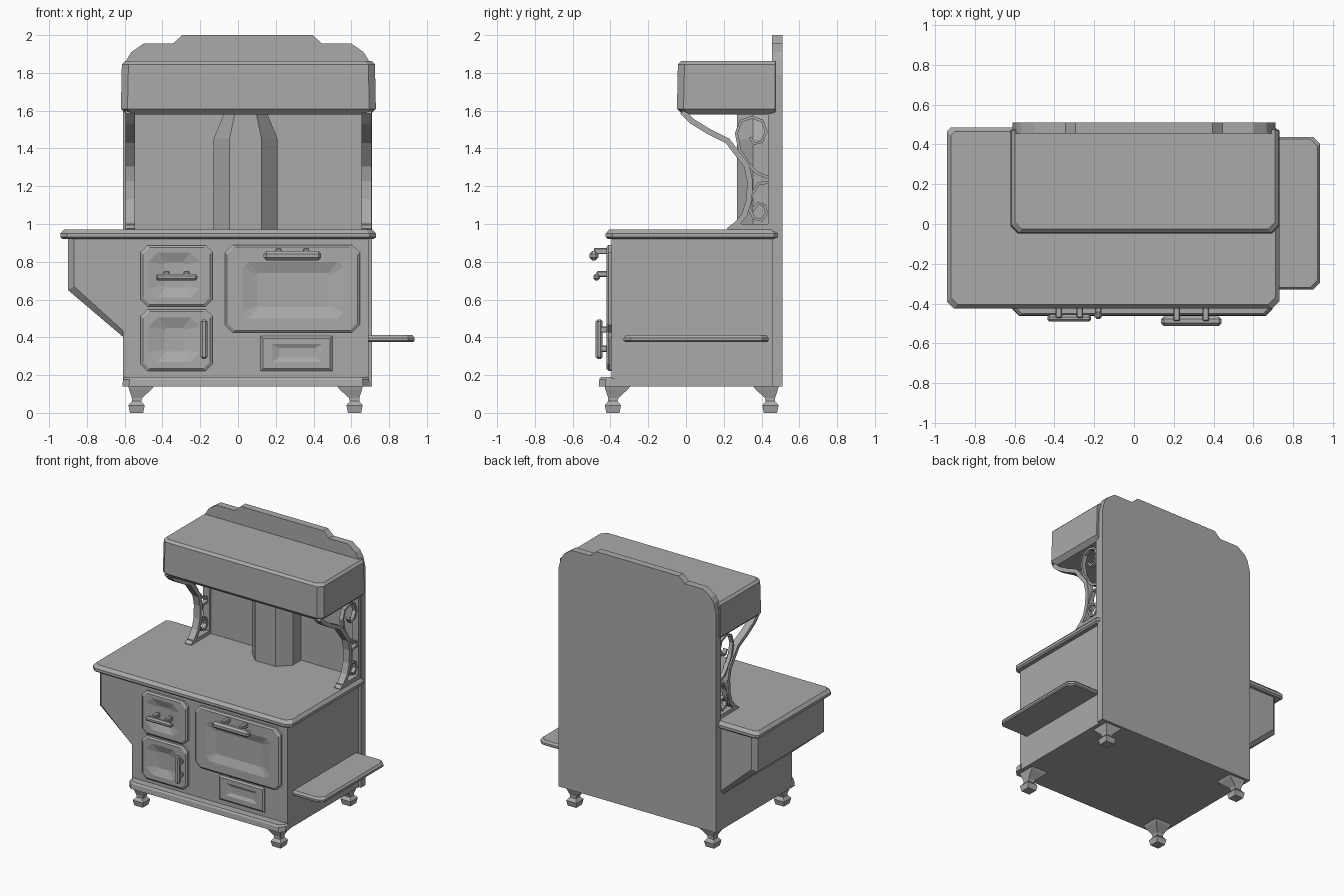
import bpy, bmesh
from mathutils import Vector

cube = bpy.data.objects.get("Cube")
if cube:
    bpy.data.objects.remove(cube, do_unlink=True)

GREY = (0.4, 0.4, 0.4, 1)
iron = bpy.data.materials.new("grey_iron")
iron.use_nodes = True
iron.diffuse_color = GREY
iron.node_tree.nodes["Principled BSDF"].inputs["Base Color"].default_value = GREY


def finish(name, bm, bevel=0):
    bmesh.ops.remove_doubles(bm, verts=bm.verts, dist=0.0001)
    bmesh.ops.recalc_face_normals(bm, faces=bm.faces)
    mesh = bpy.data.meshes.new(name)
    bm.to_mesh(mesh)
    bm.free()
    mesh.materials.append(iron)
    ob = bpy.data.objects.new(name, mesh)
    bpy.context.collection.objects.link(ob)
    if bevel:
        mod = ob.modifiers.new("Bevel", "BEVEL")
        mod.width, mod.segments = bevel, 1
    return ob


def loft(name, rings, bevel=0):
    """Skin rings of points into one closed solid."""
    bm = bmesh.new()
    loops = [[bm.verts.new(p) for p in ring] for ring in rings]
    n = len(loops[0])
    for a, b in zip(loops, loops[1:]):
        for i in range(n):
            j = (i + 1) % n
            bm.faces.new((a[i], a[j], b[j], b[i]))
    bm.faces.new(loops[0])
    bm.faces.new(loops[-1])
    return finish(name, bm, bevel)


def box(name, x0, x1, y0, y1, z0, z1, bevel=0):
    ring = [(x0, y0), (x1, y0), (x1, y1), (x0, y1)]
    return loft(name, [[(x, y, z) for x, y in ring] for z in (z0, z1)], bevel)


def octagon(u0, u1, v0, v1, c, d=None):
    """Rectangle with corners cut by c at the v0 side and d at the v1 side."""
    d = c if d is None else d
    return [(u0 + c, v0), (u1 - c, v0), (u1, v0 + c), (u1, v1 - d),
            (u1 - d, v1), (u0 + d, v1), (u0, v1 - d), (u0, v0 + c)]


def slab(name, x0, x1, y0, y1, c, d, steps, back=1):
    """Horizontal slab; steps are (height, inset) pairs."""
    rings = []
    for z, i in steps:
        outline = octagon(x0 + i, x1 - i, y0 + i, y1 - i * back, c, d)
        rings.append([(x, y, z) for x, y in outline])
    return loft(name, rings)


def door(name, outer, cut, panel, panel_cut, dx, dz, front, sink):
    """Plate on the front wall with a rim and a sunken panel."""
    x0, x1, z0, z1 = outer
    a, b, e, f = panel
    rim = 0.012
    steps = [(octagon(*outer, cut), -0.38), (octagon(*outer, cut), front + 0.01),
             (octagon(x0 + rim, x1 - rim, z0 + rim, z1 - rim, cut), front),
             (octagon(*panel, panel_cut), front),
             (octagon(a + dx, b - dx, e + dz, f - dz, 0.01), front + sink)]
    return loft(name, [[(x, y, z) for x, z in ring] for ring, y in steps])


def ribbon(name, path, width, x0, x1):
    """Flat strip following a (y, z) path, extruded from x0 to x1."""
    pts = [Vector(p) for p in path]
    rings = []
    for i, p in enumerate(pts):
        t = (pts[min(i + 1, len(pts) - 1)] - pts[max(i - 1, 0)]).normalized()
        n = Vector((-t.y, t.x)) * width / 2
        l, r = p + n, p - n
        rings.append([(x0, *l), (x1, *l), (x1, *r), (x0, *r)])
    return loft(name, rings)


# Body, back wall, skirt
box("body", -0.61, 0.69, -0.394, 0.46, 0.14, 0.93)
half = [(0.66, 0.14), (0.66, 1.79), (0.64, 1.87), (0.615, 1.91), (0.55, 1.955),
        (0.395, 1.955), (0.345, 2.0)]
MID = 0.05
profile = [(MID + x, z) for x, z in half] + [(MID - x, z) for x, z in reversed(half)]
loft("back_wall", [[(x, y, z) for x, z in profile] for y in (0.455, 0.51)])
slab("front_skirt", -0.612, 0.697, -0.462, -0.38, 0.035, 0, [(0.14, 0), (0.178, 0.003), (0.19, 0.012)], 0)

# Cooktop, hood, side shelf
slab("cooktop", -0.94, 0.73, -0.425, 0.485, 0.035, 0.02,
     [(0.92, 0.012), (0.93, 0), (0.95, 0), (0.972, 0.02)])
slab("warming_hood", -0.62, 0.73, -0.048, 0.475, 0.035, 0.005,
     [(1.58, 0.03), (1.61, 0), (1.845, 0.005), (1.862, 0.022)], 0)
slab("side_shelf", 0.44, 0.935, -0.33, 0.438, 0.035, 0.035,
     [(0.375, 0.008), (0.382, 0), (0.397, 0), (0.412, 0.012)])

# Side tank with sloped underside and cut corners
tank = []
for y, i in ((-0.395, 0.032), (-0.365, 0), (0.425, 0), (0.455, 0.032)):
    tank.append([(-0.6, y, 0.93), (-0.9 + i, y, 0.93), (-0.9 + i, y, 0.65 + i * 0.6),
                 (-0.6, y, 0.395 + i)])
loft("side_tank", tank)

# Flue
flue = []
for z, s in ((0.96, 1), (1.45, 1), (1.59, 0.66)):
    w, f = 0.17 * s, 0.085 * s
    flue.append([(0.04 + x, y, z) for x, y in
                 ((-w, 0.46), (-w, 0.355), (-f, 0.27), (f, 0.27), (w, 0.355), (w, 0.46))])
loft("flue", flue)

# Scroll brackets on both sides
sweep = [(-0.02, 1.595), (0.03, 1.545), (0.12, 1.49), (0.22, 1.44), (0.27, 1.375), (0.32, 1.31),
         (0.338, 1.23), (0.335, 1.13), (0.31, 1.05), (0.27, 1.0), (0.225, 0.965)]
upper = [(0.34, 1.46), (0.36, 1.425), (0.4, 1.435), (0.425, 1.49), (0.405, 1.545), (0.35, 1.565),
         (0.29, 1.545), (0.267, 1.48), (0.285, 1.39), (0.33, 1.32), (0.375, 1.27), (0.44, 1.245)]
lower = [(0.44, 1.22), (0.385, 1.215), (0.35, 1.16), (0.335, 1.08), (0.36, 1.03), (0.4, 1.02),
         (0.427, 1.055), (0.415, 1.1), (0.38, 1.11), (0.355, 1.075)]
for side, x in (("right", -0.57), ("left", 0.68)):
    ribbon(side + "_bracket_arm", sweep, 0.03, x - 0.026, x + 0.026)
    ribbon(side + "_upper_scroll", upper, 0.016, x - 0.015, x + 0.015)
    ribbon(side + "_lower_scroll", lower, 0.016, x - 0.015, x + 0.015)
    box(side + "_bracket_post", x - 0.026, x + 0.026, 0.435, 0.46, 0.96, 1.6)
    box(side + "_bracket_foot", x - 0.026, x + 0.026, 0.24, 0.46, 0.96, 1.0)

# Doors and drawer
door("upper_firebox_door", (-0.515, -0.135, 0.563, 0.887), 0.035,
     (-0.475, -0.2, 0.61, 0.85), 0.05, 0.085, 0.055, -0.42, 0.02)
door("lower_firebox_door", (-0.515, -0.135, 0.222, 0.548), 0.035,
     (-0.475, -0.2, 0.27, 0.505), 0.05, 0.085, 0.055, -0.42, 0.02)
door("oven_door", (-0.07, 0.645, 0.425, 0.89), 0.04,
     (0.025, 0.56, 0.5, 0.8), 0.03, 0.075, 0.06, -0.42, 0.02)
door("drawer", (0.12, 0.5, 0.222, 0.407), 0.0,
     (0.18, 0.445, 0.27, 0.365), 0.0, 0.05, 0.03, -0.405, 0.015)


# Handles with two stems each
def handle(name, x, z, y, length, r, upright=False):
    h, s = length / 2, length * 0.24
    if upright:
        box(name + "_handle", x - r, x + r, y - r, y + r, z - h, z + h, r * 0.6)
    else:
        box(name + "_handle", x - h, x + h, y - r, y + r, z - r, z + r, r * 0.6)
    for k, o in enumerate((-s, s)):
        cx, cz = (x, z + o) if upright else (x + o, z + r)
        box(f"{name}_stem_{k + 1}", cx - 0.016, cx + 0.016, y, -0.41, cz - 0.016, cz + 0.016, 0.005)


handle("upper_firebox", -0.325, 0.718, -0.473, 0.22, 0.017)
handle("lower_firebox", -0.18, 0.39, -0.46, 0.21, 0.018, True)
handle("oven", 0.288, 0.832, -0.488, 0.305, 0.024)

# Legs: each ring runs between two distances from the outer corner
leg = [(0.145, 0, 0.14), (0.125, 0.005, 0.125), (0.08, 0.02, 0.075), (0.062, 0.02, 0.07),
       (0.04, 0.002, 0.088), (0, 0.01, 0.08)]
for fb, cy, sy in (("front", -0.432, 1), ("back", 0.492, -1)):
    for lr, cx, sx in (("right", -0.582, 1), ("left", 0.662, -1)):
        loft(f"{fb}_{lr}_leg", [[(cx + sx * u, cy + sy * v, z) for u, v in
                                 ((a, a), (b, a), (b, b), (a, b))] for z, a, b in leg])
